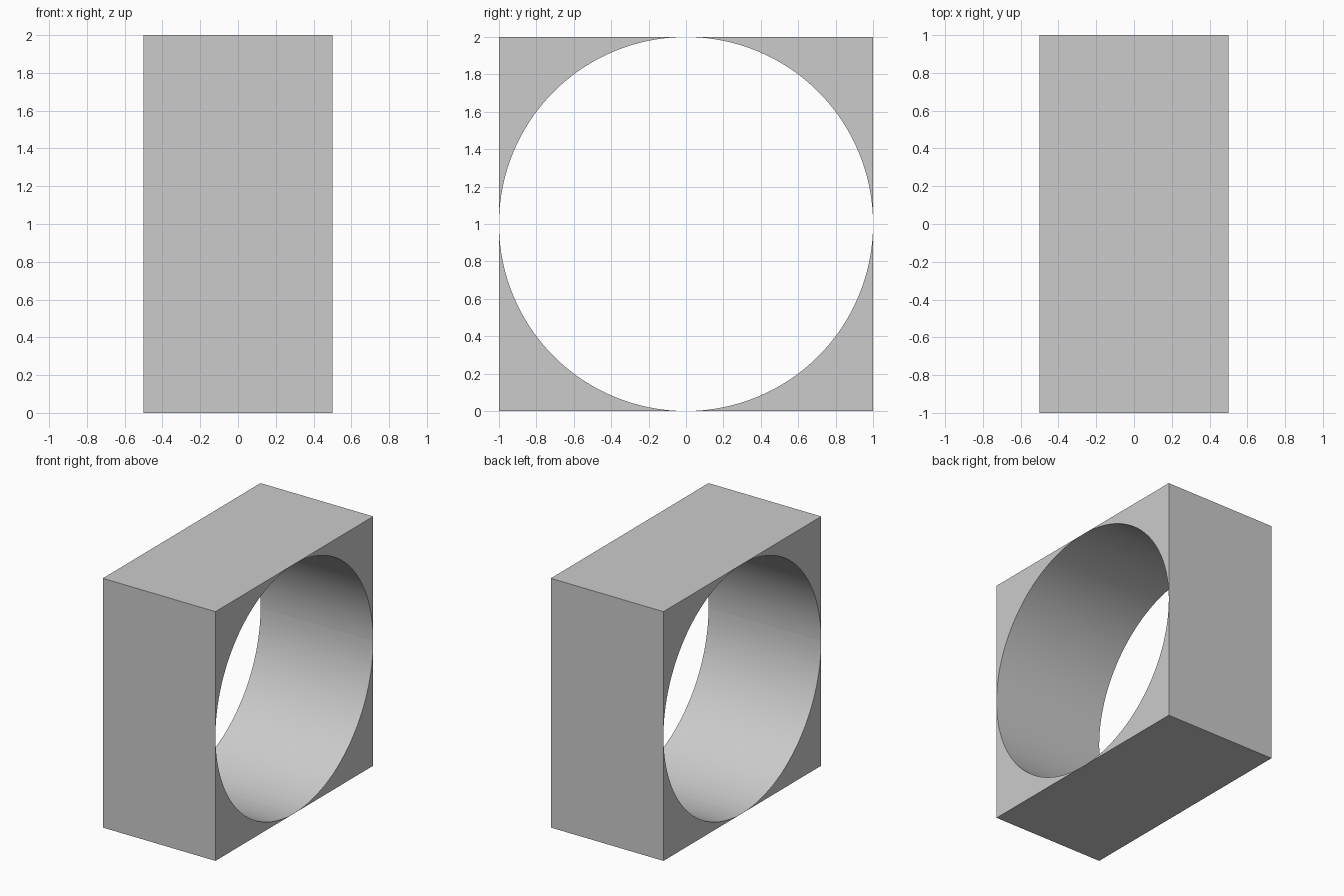
import bpy, bmesh
from math import sin, cos, pi, radians

if "Cube" in bpy.data.objects:
    bpy.data.objects.remove(bpy.data.objects["Cube"])

WIDTH, RADIUS, SEGMENTS = 1.0, 1.0, 32


def corner_block(name, sy, sz):
    """Square corner outside the round opening, extruded along x."""
    profile = [(RADIUS, RADIUS)]
    for i in range(SEGMENTS + 1):
        a = pi / 2 * i / SEGMENTS
        profile.append((RADIUS * cos(a), RADIUS * sin(a)))

    bm = bmesh.new()
    verts = [bm.verts.new((-WIDTH / 2, sy * y, RADIUS + sz * z)) for y, z in profile]
    face = bm.faces.new(verts)
    result = bmesh.ops.extrude_face_region(bm, geom=[face], use_keep_orig=True)
    moved = [g for g in result["geom"] if isinstance(g, bmesh.types.BMVert)]
    bmesh.ops.translate(bm, verts=moved, vec=(WIDTH, 0, 0))
    bmesh.ops.recalc_face_normals(bm, faces=bm.faces)

    mesh = bpy.data.meshes.new(name)
    bm.to_mesh(mesh)
    bm.free()
    obj = bpy.data.objects.new(name, mesh)
    bpy.context.collection.objects.link(obj)

    # Smooth bore, crisp outer edges
    bpy.ops.object.select_all(action='DESELECT')
    obj.select_set(True)
    bpy.context.view_layer.objects.active = obj
    bpy.ops.object.shade_smooth_by_angle(angle=radians(30))


# Four corners meet at the tangent lines to form the square frame
for sz, level in ((-1, "lower"), (1, "upper")):
    for sy, side in ((-1, "front"), (1, "back")):
        corner_block(f"{level}_{side}_corner", sy, sz)
